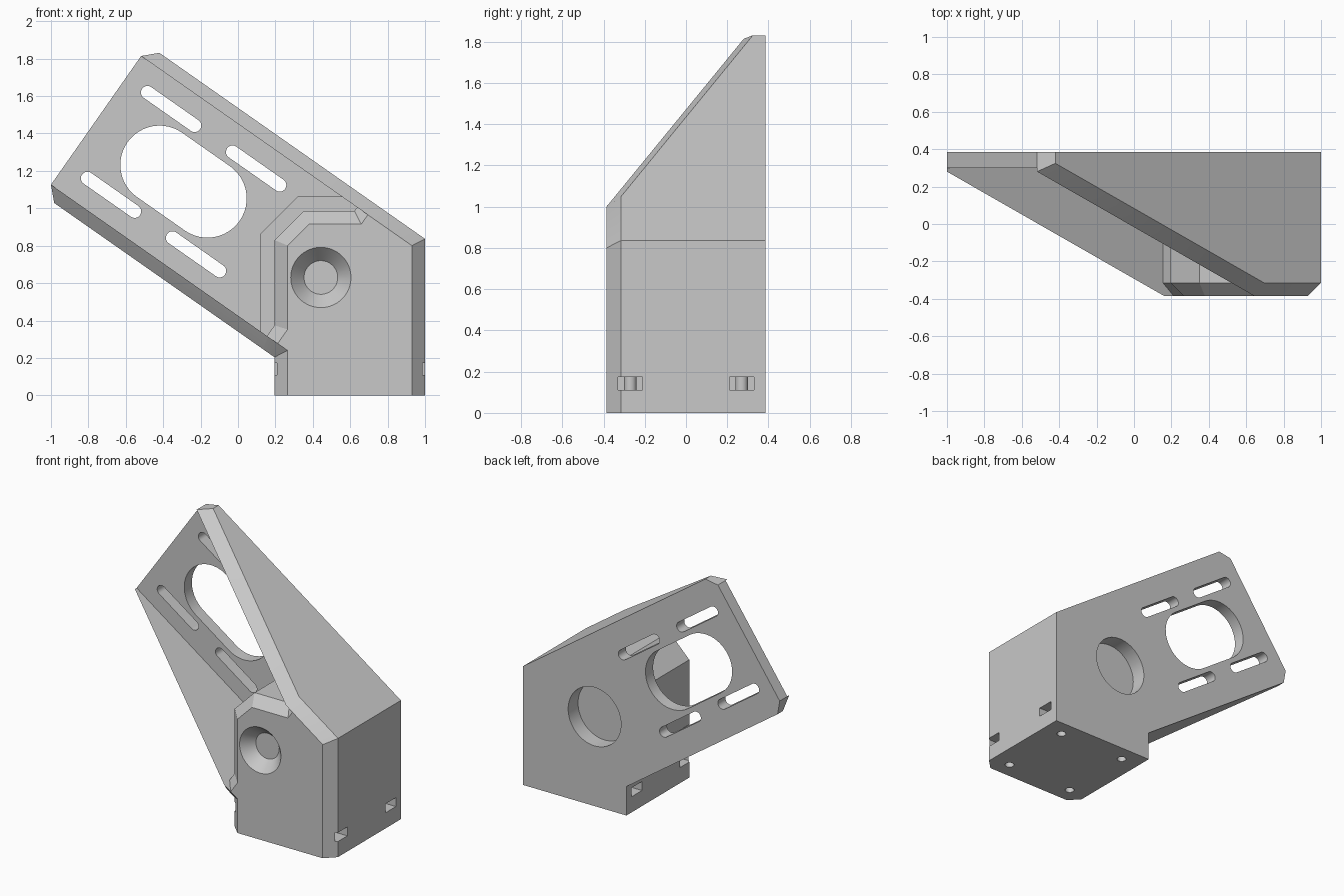
import bpy, bmesh, math
from itertools import combinations
from mathutils import Vector, Matrix

cube = bpy.data.objects.get("Cube")
if cube:
    bpy.data.objects.remove(cube)

grey = bpy.data.materials.new("plain grey")
grey.use_nodes = True
grey.diffuse_color = (0.58, 0.58, 0.58, 1)
grey.node_tree.nodes["Principled BSDF"].inputs["Base Color"].default_value = (0.58, 0.58, 0.58, 1)

# Axes: X, Y, Z and the tilted arm frame (U along the arm, V across it)
X, Y, Z = Vector((1, 0, 0)), Vector((0, 1, 0)), Vector((0, 0, 1))
TILT = math.radians(35)
U = Vector((math.cos(TILT), 0, -math.sin(TILT)))
V = Vector((math.sin(TILT), 0, math.cos(TILT)))
ORIGIN = Vector((-1, 0, 1.126))
U0, V0 = U.dot(ORIGIN), V.dot(ORIGIN)
WIDTH, C, D = 0.84, 0.07, 0.385       # channel width, chamfer, half depth
LEFT, END = 0.195, 1.41               # block left side, channel length


def hull(name, points):
    """Convex solid around points, flat faces merged."""
    bm = bmesh.new()
    for p in points:
        bm.verts.new(p)
    bmesh.ops.remove_doubles(bm, verts=bm.verts[:], dist=1e-4)
    bmesh.ops.convex_hull(bm, input=bm.verts[:])
    loose = [v for v in bm.verts if not v.link_faces]
    bmesh.ops.delete(bm, geom=loose, context='VERTS')
    bmesh.ops.dissolve_limit(bm, angle_limit=0.001, verts=bm.verts[:], edges=bm.edges[:])
    bmesh.ops.recalc_face_normals(bm, faces=bm.faces[:])
    mesh = bpy.data.meshes.new(name)
    bm.to_mesh(mesh)
    bm.free()
    mesh.materials.append(grey)
    obj = bpy.data.objects.new(name, mesh)
    bpy.context.collection.objects.link(obj)
    return obj


def planes_solid(name, planes):
    """Convex solid where n . p >= k for every (n, k)."""
    points = []
    for trio in combinations(planes, 3):
        m = Matrix([n for n, k in trio])
        if abs(m.determinant()) < 1e-6:
            continue
        p = m.inverted() @ Vector([k for n, k in trio])
        if all(n.dot(p) >= k - 1e-5 for n, k in planes):
            points.append(p)
    return hull(name, points)


def combine(target, tool, operation):
    mod = target.modifiers.new("cut", 'BOOLEAN')
    mod.object, mod.operation, mod.solver = tool, operation, 'EXACT'
    bpy.context.view_layer.objects.active = target
    bpy.ops.object.modifier_apply(modifier=mod.name)
    bpy.data.objects.remove(tool)


def ring(centre, r, a, b, n=64):
    return [centre + r * (a * math.cos(t) + b * math.sin(t))
            for t in (2 * math.pi * i / n for i in range(n))]


def drill(name, centre, axis, r1, r2, start, stop):
    a, b = (X, Z) if axis == Y else (X, Y)
    return hull(name, ring(centre + axis * start, r1, a, b) + ring(centre + axis * stop, r2, a, b))


def slot(name, u1, u2, v, r):
    pts = []
    for u in (u1, u2):
        for y in (0.2, 0.5):
            pts += ring(ORIGIN + U * u + V * v + Y * y, r, U, V, 48)
    return hull(name, pts)


def front_chamfer(n, k):
    """Side plane with its 45 degree chamfer against the front."""
    return [(n, k), (n + Y, k - D + C)]


# Arm: tilted bar with sloping front edge and chamfered corners
slope = math.atan(0.469)
S = Y * math.cos(slope) + U * math.sin(slope)
S0 = 0.28 * math.cos(slope) + U0 * math.sin(slope)
right_side = front_chamfer(-X, -1)
arm_planes = [(-Y, -D), (Y, -D), (S, S0), (Z, 0), (U, U0),
              (V, V0 - C), (-V, -V0 - WIDTH - C),
              (U + V, U0 + V0), (U - V, U0 - V0 - WIDTH),
              (S + V, S0 + V0), (S - V, S0 - V0 - WIDTH),
              (Y + V, V0 - D), (Y - V, -V0 - WIDTH - D)] + right_side
body = planes_solid("angled_bracket", arm_planes)

# Channel between the side walls, with a bevelled end
channel_sides = [(V, V0), (-V, -V0 - WIDTH), (U, U0 - 0.5), (Y, -0.6)]
combine(body, planes_solid("channel", channel_sides + [(-Y, -0.3), (-U, -U0 - END)]), 'DIFFERENCE')
combine(body, planes_solid("channel_bevel", channel_sides + [
    (-Y, 0.31), (-U - Y, -U0 - END + D - C)]), 'DIFFERENCE')

# Upright block with bevelled front edges
diagonal = X - Z
block_planes = [(-Y, -D), (Y, -D), (Z, 0), (-V, -V0 - WIDTH + 0.02), (diagonal, -0.635),
                (diagonal + Y * math.sqrt(2), -0.635 + math.sqrt(2) * (C - D))]
block_planes += front_chamfer(X, LEFT) + front_chamfer(-Z, -0.985) + right_side
combine(body, planes_solid("block", block_planes), 'UNION')

# Sloped foot where the block meets the arm plate
foot = 0.225
foot_planes = [(Y, 0.2), (-Y, -0.34), (-X, -0.8), (Z, 0.2), (V, V0 - 0.03),
               (-V, -V0 - WIDTH - 0.03), (X + Y, LEFT + foot), (Y - Z, foot - 0.985),
               (diagonal + Y * math.sqrt(2), -0.635 + math.sqrt(2) * foot)]
combine(body, planes_solid("block_foot", foot_planes), 'UNION')

# Large opening and four adjusting slots in the plate
combine(body, slot("opening", 0.415, 0.727, 0.42, 0.21), 'DIFFERENCE')
for v in (0.14, 0.7):
    for u in (0.14, 0.695):
        combine(body, slot("slot", u, u + 0.308, v, 0.035), 'DIFFERENCE')

# Bolt hole: through bore, front countersink, stepped rear counterbore
bolt = Vector((0.443, 0, 0.63))
combine(body, drill("bore", bolt, Y, 0.09, 0.09, -0.5, 0.5), 'DIFFERENCE')
combine(body, drill("countersink", bolt, Y, 0.17, 0.09, -D - 0.01, -D + 0.08), 'DIFFERENCE')
combine(body, drill("inner_cone", bolt, Y, 0.09, 0.16, D - 0.2, D - 0.1), 'DIFFERENCE')
combine(body, drill("counterbore", bolt, Y, 0.206, 0.206, D - 0.11, 0.5), 'DIFFERENCE')

# Nut pockets in both sides and screw holes in the base
for y in (-0.27, 0.27):
    for side, inward in ((LEFT, 1), (1, -1)):
        pocket = [(side + inward * x, y + w, z)
                  for x in (-0.1, 0.2) for w in (-0.059, 0.059) for z in (0.11, 0.173)]
        combine(body, hull("nut_pocket", pocket), 'DIFFERENCE')
        centre = Vector((side + inward * 0.14, y, 0))
        combine(body, drill("screw_hole", centre, Z, 0.03, 0.03, -0.1, 0.28), 'DIFFERENCE')

# Smooth round holes, sharp edges elsewhere
bpy.ops.object.select_all(action='DESELECT')
body.select_set(True)
bpy.context.view_layer.objects.active = body
bpy.ops.object.shade_smooth_by_angle(angle=math.radians(20))
